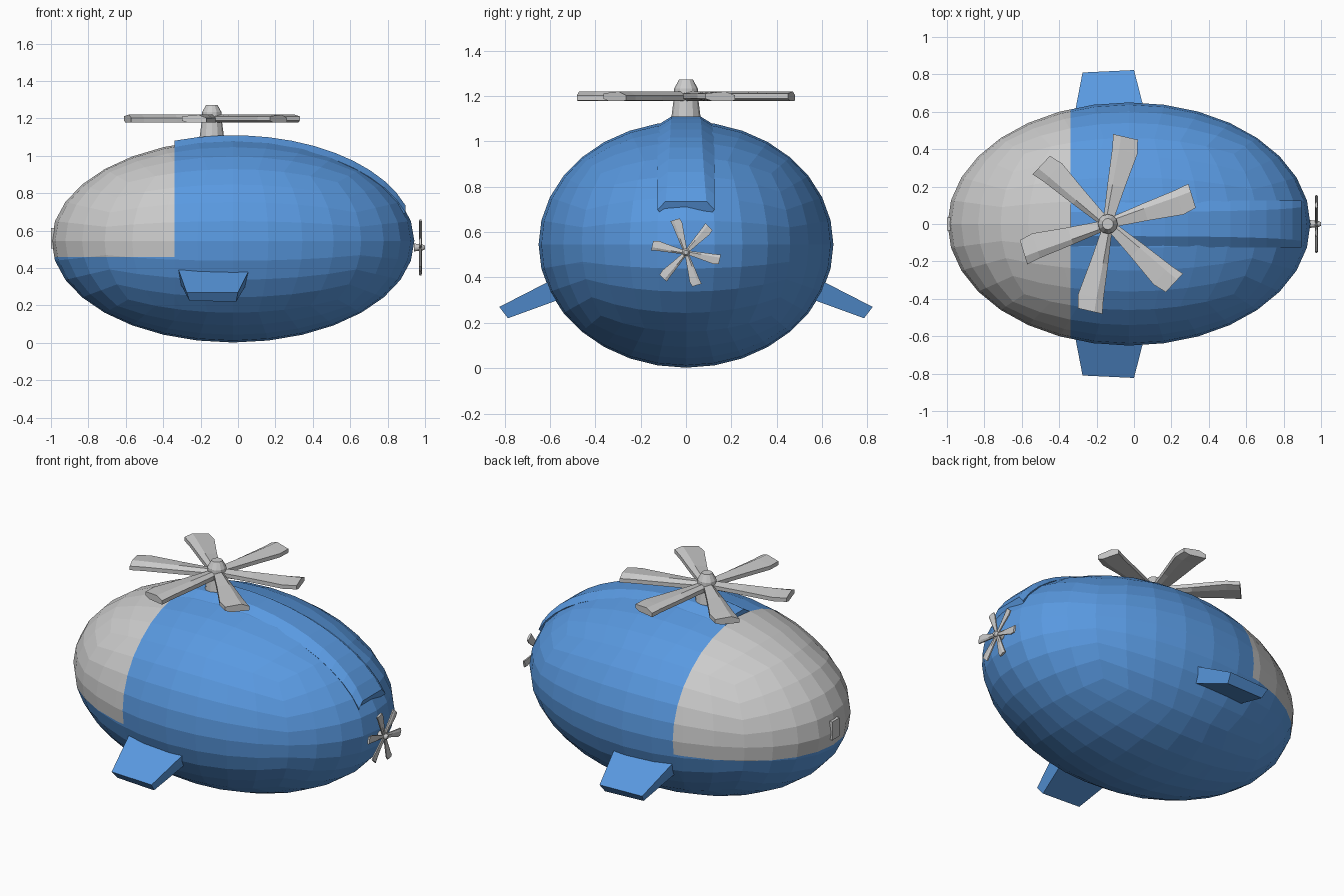
import bpy, bmesh, math
from mathutils import Vector, Matrix

if "Cube" in bpy.data.objects:
    bpy.data.objects.remove(bpy.data.objects["Cube"])

blue = bpy.data.materials.new("blue")
blue.diffuse_color = (0.10, 0.32, 0.75, 1)
blue.use_nodes = True
blue.node_tree.nodes["Principled BSDF"].inputs["Base Color"].default_value = blue.diffuse_color
CX, CZ = -0.027, 0.545          # hull centre
AX, AY, AZ = 0.97, 0.65, 0.543  # hull half sizes
CUT_X, CUT_Z = -0.34, 0.46      # windscreen borders


def finish(bm, name, mat=None):
    me = bpy.data.meshes.new(name)
    bm.to_mesh(me)
    bm.free()
    ob = bpy.data.objects.new(name, me)
    bpy.context.collection.objects.link(ob)
    if mat:
        me.materials.append(mat)
    return ob


def loft(bm, rings):
    """Skin closed rings of points and cap both ends."""
    rows = [[bm.verts.new(p) for p in r] for r in rings]
    n = len(rows[0])
    for a, b in zip(rows, rows[1:]):
        for i in range(n):
            bm.faces.new((a[i], a[(i + 1) % n], b[(i + 1) % n], b[i]))
    bm.faces.new(rows[0][::-1])
    bm.faces.new(rows[-1])
    bmesh.ops.recalc_face_normals(bm, faces=bm.faces)


# Egg hull: rounded cube grid, split into blue shell and grey windscreen
def hull_part(name, glass, mat=None):
    bm = bmesh.new()
    bmesh.ops.create_cube(bm, size=2)
    bmesh.ops.subdivide_edges(bm, edges=bm.edges[:], cuts=7, use_grid_fill=True)
    for v in bm.verts:
        d = Vector([math.tan(c * math.pi / 4) for c in v.co]).normalized()
        v.co = (CX + AX * d.x, AY * d.y, CZ + AZ * d.z)
    for co, no in (((CUT_X, 0, 0), (1, 0, 0)), ((0, 0, CUT_Z), (0, 0, 1))):
        bmesh.ops.bisect_plane(bm, geom=bm.verts[:] + bm.edges[:] + bm.faces[:],
                               plane_co=co, plane_no=no)
    drop = []
    for f in bm.faces:
        c = f.calc_center_median()
        if (c.x < CUT_X and c.z > CUT_Z) != glass:
            drop.append(f)
    bmesh.ops.delete(bm, geom=drop, context='FACES')
    return finish(bm, name, mat)


hull_part("hull", False, blue)
hull_part("windscreen", True)

# Windscreen handle on the nose
bm = bmesh.new()
bmesh.ops.create_cube(bm, size=1, matrix=Matrix.Translation((-0.985, 0, 0.56))
                      @ Matrix.Diagonal((0.03, 0.07, 0.11, 1)))
finish(bm, "windscreen_handle")

# Raised spine along the roof, ending in a flat exhaust face
bm = bmesh.new()
rings = []
for i in range(13):
    t = math.acos((CUT_X - CX) / AX) * (1 - i / 12) + math.acos((0.895 - CX) / AX) * i / 12
    x = CX + AX * math.cos(t)
    z = CZ + AZ * math.sin(t)
    top = 0.065 + 0.025 * (i / 12) ** 3
    rings.append([(x, -0.125, z - 0.015), (x, -top, z + 0.022),
                  (x, top, z + 0.022), (x, 0.125, z - 0.015),
                  (x - 0.03 * math.cos(t), 0.1, z - 0.05),
                  (x - 0.03 * math.cos(t), -0.1, z - 0.05)])
loft(bm, rings)
finish(bm, "roof_spine", blue)

# Stub fins, drooping on each side
for side, name in ((-1, "fin_front"), (1, "fin_back")):
    bm = bmesh.new()
    root = [(-0.325, 0.55, 0.41), (0.07, 0.55, 0.41), (0.05, 0.51, 0.32), (-0.31, 0.51, 0.32)]
    tip = [(-0.275, 0.81, 0.27), (0.0, 0.823, 0.27), (-0.01, 0.785, 0.22), (-0.26, 0.775, 0.225)]
    loft(bm, [[(x, y * side, z) for x, y, z in r] for r in (root, tip)])
    finish(bm, name, blue)


# Rotor: stepped hub plus six pitched, flaring blades
def rotor(name, matrix):
    bm = bmesh.new()
    hub = [(0.066, -0.01), (0.054, 0.085), (0.052, 0.13), (0.03, 0.17)]
    loft(bm, [[(r * math.cos(k * math.pi / 6), r * math.sin(k * math.pi / 6), z)
               for k in range(12)] for r, z in hub])
    hub_ob = finish(bm, name + "_hub")
    hub_ob.matrix_world = matrix
    bm = bmesh.new()
    # stations: distance, trailing edge, leading edge
    stations = [(0.03, 0.03, -0.025), (0.21, 0.05, -0.045),
                (0.40, 0.068, -0.07), (0.475, 0.08, -0.055)]
    for k in range(6):
        part = bmesh.new()
        loft(part, [[(u, a, 0.10), (u, a * 0.45, 0.117), (u, b, 0.108),
                     (u, b, 0.085), (u, b * 0.4, 0.074), (u, a, 0.076)]
                    for u, a, b in stations])
        part.transform(Matrix.Rotation(math.radians(17 + 60 * k), 4, 'Z'))
        me = bpy.data.meshes.new("tmp")
        part.to_mesh(me)
        part.free()
        bm.from_mesh(me)
        bpy.data.meshes.remove(me)
    finish(bm, name + "_blades").matrix_world = matrix


rotor("main_rotor", Matrix.Translation((-0.14, 0, 1.103)))
rotor("tail_rotor", Matrix.Translation((0.945, 0, 0.51))
      @ Matrix.Rotation(math.pi / 2, 4, 'Y') @ Matrix.Scale(0.32, 4))
